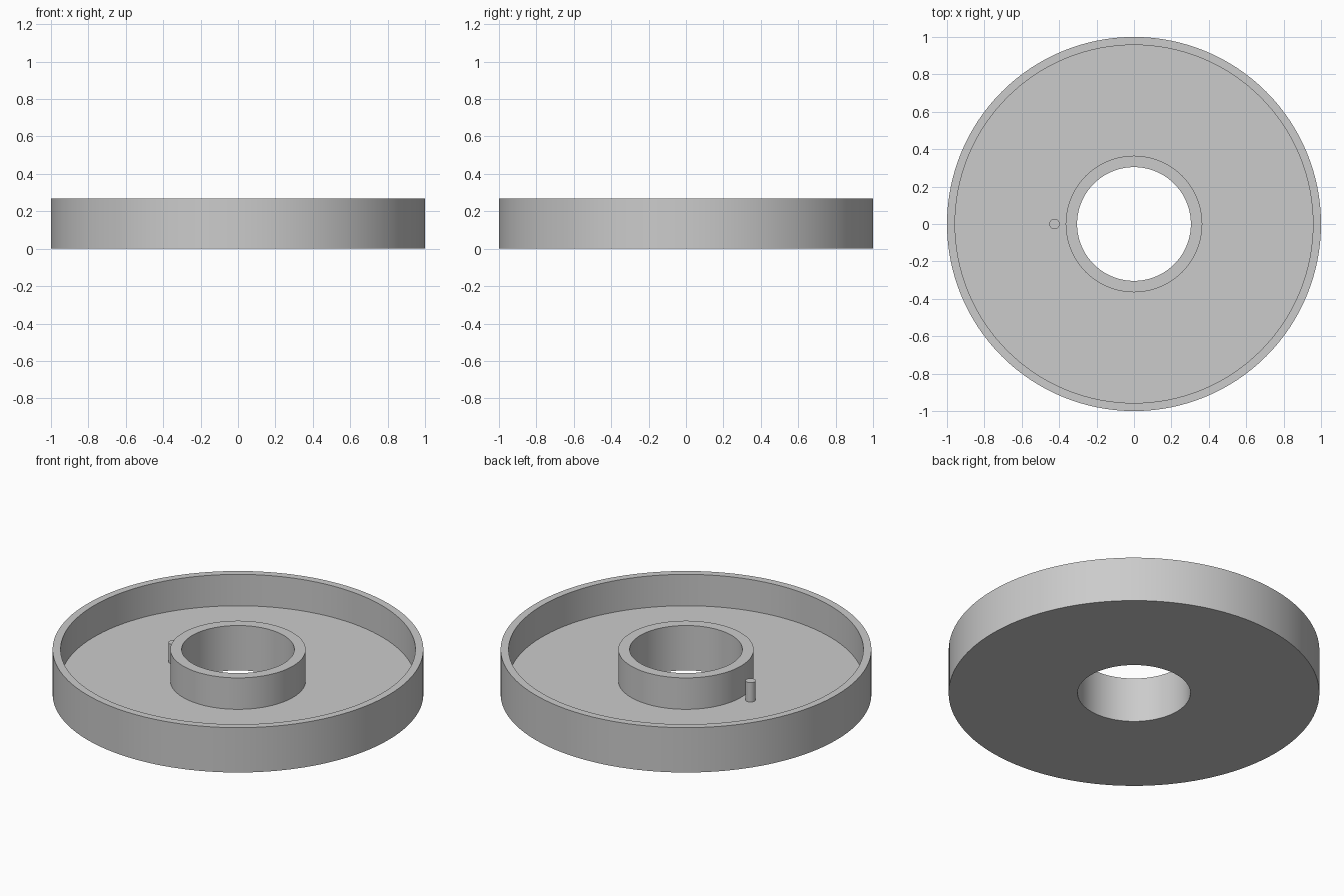
import bpy
import bmesh
from math import radians, tau
from mathutils import Matrix, Vector

SEGMENTS = 128
HEIGHT, FLOOR = 0.267, 0.08
RIM_OUT, RIM_IN = 1.0, 0.957
HUB_OUT, HUB_IN = 0.365, 0.304
PIN_X, PIN_RADIUS, PIN_TOP = -0.425, 0.028, 0.195

cube = bpy.data.objects.get("Cube")
if cube:
    bpy.data.objects.remove(cube, do_unlink=True)

# Single plain grey
grey = bpy.data.materials.new("plain_grey")
grey.use_nodes = True
colour = (0.6, 0.6, 0.6, 1)
grey.diffuse_color = colour
grey.node_tree.nodes["Principled BSDF"].inputs["Base Color"].default_value = colour


def finish(name, bm):
    """Turn a bmesh into a smooth-shaded object with crisp edges."""
    bmesh.ops.recalc_face_normals(bm, faces=bm.faces)
    mesh = bpy.data.meshes.new(name)
    bm.to_mesh(mesh)
    bm.free()
    mesh.materials.append(grey)
    obj = bpy.data.objects.new(name, mesh)
    bpy.context.collection.objects.link(obj)
    bpy.ops.object.select_all(action="DESELECT")
    obj.select_set(True)
    bpy.context.view_layer.objects.active = obj
    bpy.ops.object.shade_smooth_by_angle(angle=radians(30))
    return obj


def revolve(name, profile):
    """Spin a closed (radius, z) profile around the z axis."""
    bm = bmesh.new()
    verts = [bm.verts.new((r, 0, z)) for r, z in profile]
    edges = [bm.edges.new((v, verts[i - 1])) for i, v in enumerate(verts)]
    bmesh.ops.spin(bm, geom=verts + edges, cent=Vector(), axis=(0, 0, 1),
                   angle=tau, steps=SEGMENTS, use_merge=True)
    bmesh.ops.remove_doubles(bm, verts=bm.verts, dist=1e-5)
    return finish(name, bm)


# Round tray: outer rim, recessed floor and hollow hub in one section
revolve("round_tray", [
    (HUB_IN, 0), (RIM_OUT, 0), (RIM_OUT, HEIGHT), (RIM_IN, HEIGHT),
    (RIM_IN, FLOOR), (HUB_OUT, FLOOR), (HUB_OUT, HEIGHT), (HUB_IN, HEIGHT),
])

# Small locating pin beside the hub, sunk slightly into the floor
pin_base = FLOOR - 0.02
bm = bmesh.new()
bmesh.ops.create_cone(
    bm, cap_ends=True, segments=32, radius1=PIN_RADIUS, radius2=PIN_RADIUS,
    depth=PIN_TOP - pin_base,
    matrix=Matrix.Translation((PIN_X, 0, (PIN_TOP + pin_base) / 2)))
finish("locating_pin", bm)
